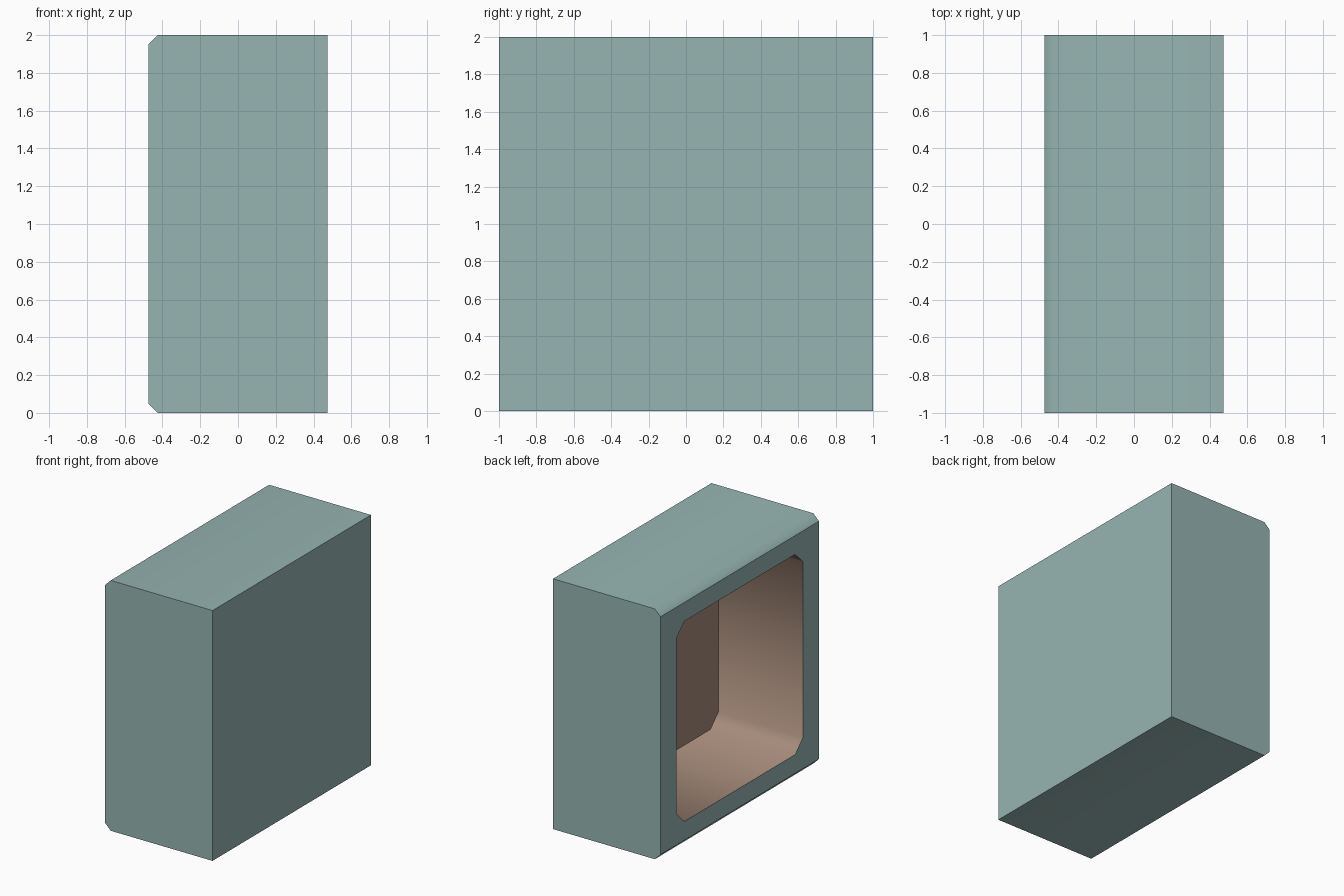
import bpy, bmesh, math

cube = bpy.data.objects.get("Cube")
if cube:
    bpy.data.objects.remove(cube, do_unlink=True)

HALF_X, CHAMFER = 0.475, 0.05      # outer block
HOLE, CORNER, DEPTH = 0.8, 0.1, 0.75  # recess


def material(name, colour):
    m = bpy.data.materials.new(name)
    m.use_nodes = True
    m.diffuse_color = colour
    m.node_tree.nodes["Principled BSDF"].inputs["Base Color"].default_value = colour
    return m


mesh = bpy.data.meshes.new("open_box")
box = bpy.data.objects.new("open_box", mesh)
bpy.context.collection.objects.link(box)
mesh.materials.append(material("dusty teal", (0.305, 0.462, 0.445, 1)))
mesh.materials.append(material("warm brown", (0.386, 0.262, 0.198, 1)))

bm = bmesh.new()

# Outer shell: side profile with chamfered open side, extruded along y
side = [(HALF_X, 0), (HALF_X, 2), (CHAMFER - HALF_X, 2), (-HALF_X, 2 - CHAMFER),
        (-HALF_X, CHAMFER), (CHAMFER - HALF_X, 0)]
ends = [[bm.verts.new((x, y, z)) for x, z in side] for y in (-1, 1)]
for end in ends:
    bm.faces.new(end)
for i in range(len(side)):
    j = (i + 1) % len(side)
    if i != 3:  # the open side is filled by the rim
        bm.faces.new((ends[0][i], ends[0][j], ends[1][j], ends[1][i]))

# Recess: octagonal mouth and floor joined by walls
cut = HOLE - CORNER
octagon = [(HOLE, cut), (cut, HOLE), (-cut, HOLE), (-HOLE, cut),
           (-HOLE, -cut), (-cut, -HOLE), (cut, -HOLE), (HOLE, -cut)]
mouth, floor = [[bm.verts.new((x, y, 1 + z)) for y, z in octagon]
                for x in (-HALF_X, DEPTH - HALF_X)]
inside = [bm.faces.new(floor)]
for i in range(8):
    j = (i + 1) % 8
    inside.append(bm.faces.new((mouth[i], mouth[j], floor[j], floor[i])))
for f in inside:
    f.material_index = 1

# Flat rim: one corner triangle and one side strip per edge of the opening
frame = [ends[1][3], ends[0][3], ends[0][4], ends[1][4]]
rim = []
for k in range(4):
    a, b = mouth[2 * k], mouth[2 * k + 1]
    c = mouth[(2 * k + 2) % 8]
    rim.append(bm.faces.new((frame[k], a, b)))
    rim.append(bm.faces.new((frame[k], b, c, frame[(k + 1) % 4])))

bmesh.ops.recalc_face_normals(bm, faces=bm.faces)

# Smooth across the chamfers, crisp at right angles and around the rim
for f in bm.faces:
    f.smooth = f not in rim
for e in bm.edges:
    e.smooth = e.calc_face_angle(0) < math.radians(50)
    if any(f in rim for f in e.link_faces):
        e.smooth = False

bm.to_mesh(mesh)
bm.free()
